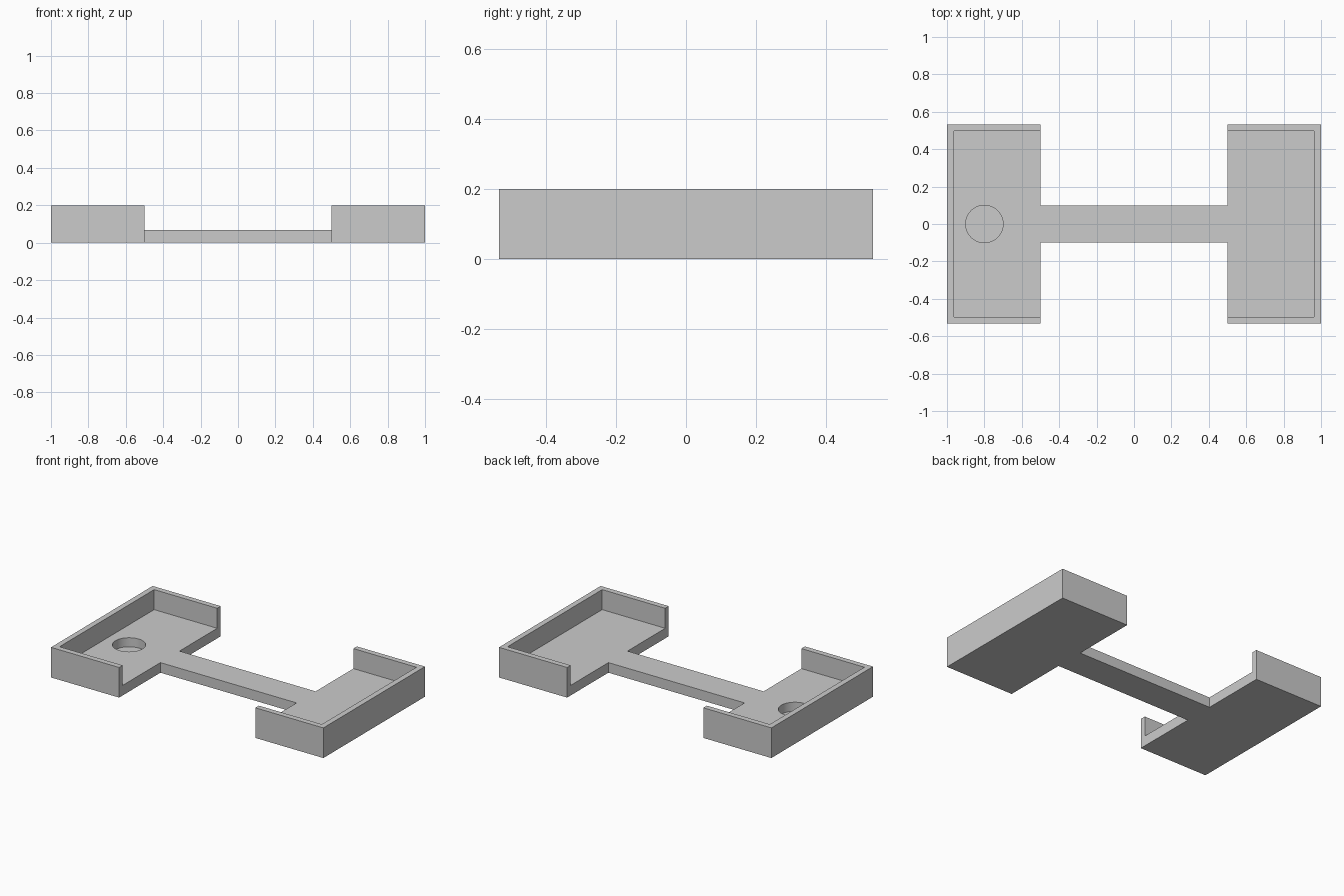
import bpy, bmesh

if "Cube" in bpy.data.objects:
    bpy.data.objects.remove(bpy.data.objects["Cube"])


def prism(name, outline, z0, z1):
    """Extrude a flat outline from z0 up to z1."""
    bm = bmesh.new()
    face = bm.faces.new([bm.verts.new((x, y, z0)) for x, y in outline])
    ext = bmesh.ops.extrude_face_region(bm, geom=[face])
    verts = [v for v in ext["geom"] if isinstance(v, bmesh.types.BMVert)]
    bmesh.ops.translate(bm, verts=verts, vec=(0, 0, z1 - z0))
    bmesh.ops.recalc_face_normals(bm, faces=bm.faces)
    mesh = bpy.data.meshes.new(name)
    bm.to_mesh(mesh)
    bm.free()
    obj = bpy.data.objects.new(name, mesh)
    bpy.context.collection.objects.link(obj)
    return obj


def cut(obj, cutter):
    """Subtract the cutter, apply the result and remove the cutter."""
    mod = obj.modifiers.new("cut", "BOOLEAN")
    mod.operation = "DIFFERENCE"
    mod.solver = "EXACT"
    mod.object = cutter
    cutter.hide_render = True
    bpy.context.view_layer.objects.active = obj
    bpy.ops.object.modifier_apply(modifier=mod.name)
    bpy.data.objects.remove(cutter)


HALF_X, HALF_Y = 1.0, 0.533
INNER_X, BAR_Y = 0.5, 0.1
WALL, FLOOR, HEIGHT = 0.037, 0.067, 0.2

# Two end trays joined by a narrow bar: H-shaped outline
quarter = [(HALF_X, HALF_Y), (INNER_X, HALF_Y), (INNER_X, BAR_Y)]
left = [(-x, y) for x, y in reversed(quarter)]
top = quarter + left
outline = top + [(x, -y) for x, y in reversed(top)]
body = prism("twin_tray_body", outline, 0, HEIGHT)

# Hollow above the floor, leaving walls on the three outer sides of each tray
px, py = HALF_X - WALL, HALF_Y - WALL
pocket = prism("pocket_cutter", [(-px, -py), (px, -py), (px, py), (-px, py)], FLOOR, 0.4)
cut(body, pocket)

# Blind round recess in the left tray
bpy.ops.mesh.primitive_cylinder_add(vertices=64, radius=0.1, depth=0.2, location=(-0.8, 0, 0.107))
recess = bpy.context.object
recess.name = "recess_cutter"
cut(body, recess)

# Smooth recess wall, crisp edges elsewhere
bpy.ops.object.select_all(action="DESELECT")
body.select_set(True)
bpy.context.view_layer.objects.active = body
bpy.ops.object.shade_smooth_by_angle(angle=0.5)
